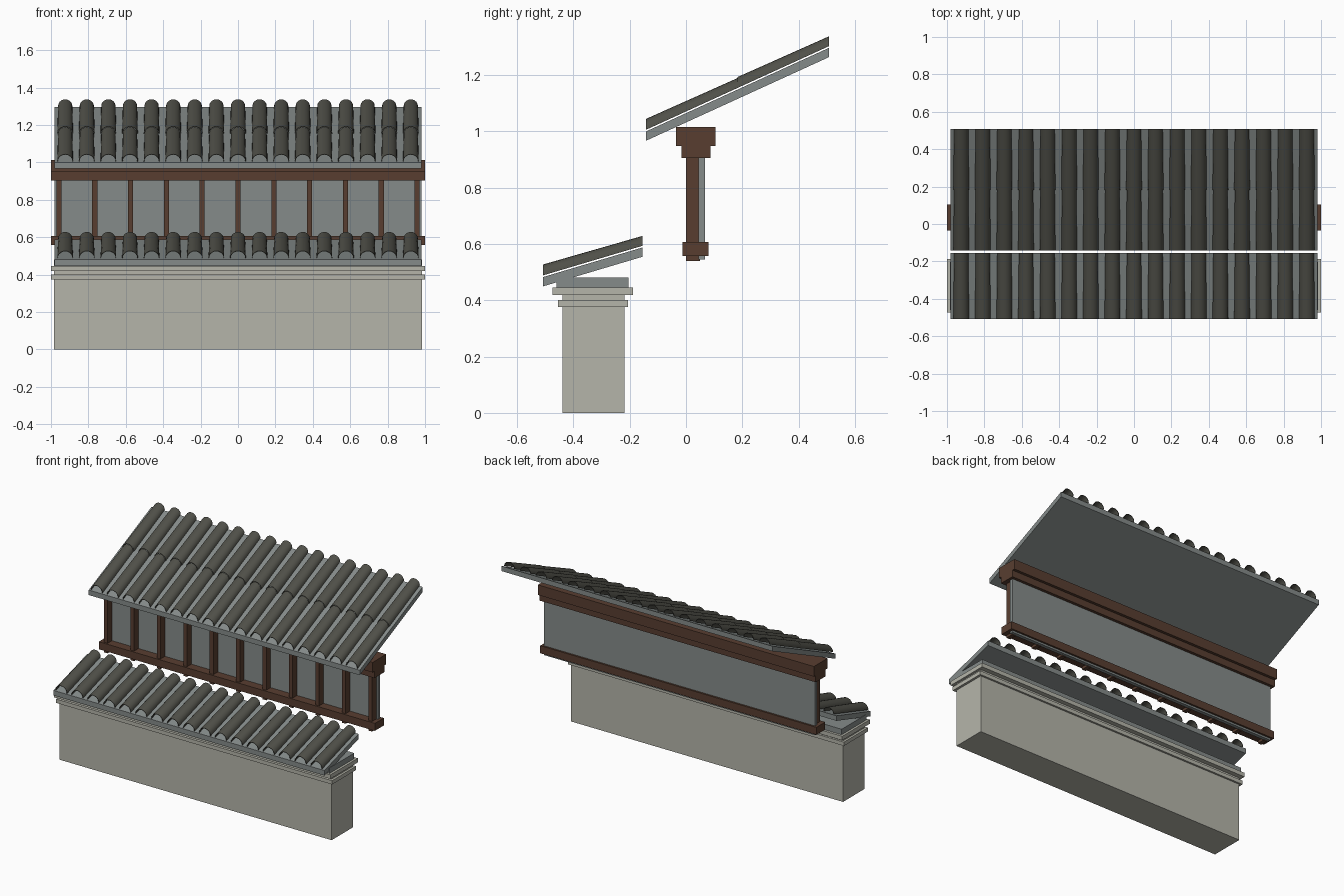
import bpy, bmesh, math
from mathutils import Vector

cube = bpy.data.objects.get("Cube")
if cube:
    bpy.data.objects.remove(cube, do_unlink=True)


def material(name, r, g, b):
    mat = bpy.data.materials.new(name)
    mat.use_nodes = True
    mat.diffuse_color = (r, g, b, 1)
    mat.node_tree.nodes["Principled BSDF"].inputs["Base Color"].default_value = (r, g, b, 1)
    return mat


PLASTER = material("pale_plaster", 0.46, 0.46, 0.40)
GREY = material("blue_grey", 0.235, 0.26, 0.255)
TIMBER = material("brown_timber", 0.098, 0.048, 0.03)
TILE = material("dark_tile", 0.08, 0.08, 0.066)


def finish(name, bm, mat):
    bmesh.ops.recalc_face_normals(bm, faces=bm.faces)
    mesh = bpy.data.meshes.new(name)
    bm.to_mesh(mesh)
    bm.free()
    mesh.materials.append(mat)
    obj = bpy.data.objects.new(name, mesh)
    bpy.context.collection.objects.link(obj)
    return obj


def extrude_x(name, profile, x0, x1, mat):
    """Extrude a closed (y, z) profile along x."""
    bm = bmesh.new()
    face = bm.faces.new([bm.verts.new((x0, y, z)) for y, z in profile])
    new = bmesh.ops.extrude_face_region(bm, geom=[face])["geom"]
    bmesh.ops.translate(bm, vec=(x1 - x0, 0, 0),
                        verts=[v for v in new if isinstance(v, bmesh.types.BMVert)])
    return finish(name, bm, mat)


def block(name, half_x, y0, y1, z0, z1, mat, x=0):
    profile = [(y0, z0), (y1, z0), (y1, z1), (y0, z1)]
    return extrude_x(name, profile, x - half_x, x + half_x, mat)


def roof(name, y0, z0, y1, z1, courses):
    """Sloping slab carrying rows of hollow half-round tiles."""
    thick, lift = 0.033, 0.039
    extrude_x(name + "_slab", [(y0, z0), (y1, z1), (y1, z1 + thick), (y0, z0 + thick)],
              -0.982, 0.982, GREY)
    start, end = Vector((0, y0, z0 + lift)), Vector((0, y1, z1 + lift))
    sides, rows, pitch = 10, 17, 0.1155
    bm = bmesh.new()
    for row in range(rows):
        x = (row - (rows - 1) / 2) * pitch
        for course in range(courses):
            rings = []
            for t, radius in ((course, 0.042), (course + 1, 0.038)):
                base = start.lerp(end, t / courses)
                ring = []
                for outer in (0, 0.003):
                    for i in range(sides + 1):
                        a = math.pi * (i if not outer else sides - i) / sides
                        r = radius - outer
                        ring.append(bm.verts.new(base + Vector(
                            (x + r * math.cos(a), 0, r * 0.92 * math.sin(a)))))
                rings.append(ring)
            front, back = rings
            n = len(front)
            for i in range(n):
                j = (i + 1) % n
                bm.faces.new((front[i], front[j], back[j], back[i]))
            # Rim of the shell at both ends
            for ring in rings:
                for i in range(sides):
                    bm.faces.new((ring[i], ring[i + 1], ring[n - 2 - i], ring[n - 1 - i]))
    tiles = finish(name + "_tiles", bm, TILE)
    bpy.ops.object.select_all(action='DESELECT')
    tiles.select_set(True)
    bpy.context.view_layer.objects.active = tiles
    bpy.ops.object.shade_smooth_by_angle(angle=math.radians(40))


# Plastered base wall with stepped coping
block("base_wall", 0.985, -0.438, -0.218, 0, 0.375, PLASTER)
block("lower_ledge", 1.0, -0.455, -0.206, 0.375, 0.400, PLASTER)
block("coping_neck", 0.985, -0.438, -0.218, 0.400, 0.418, PLASTER)
block("upper_ledge", 1.0, -0.473, -0.188, 0.418, 0.445, PLASTER)
block("roof_bed", 0.985, -0.459, -0.204, 0.445, 0.481, GREY)

# Timber frame with infill panel
block("bottom_beam", 1.0, -0.012, 0.080, 0.557, 0.606, TIMBER)
block("head_beam", 1.0, -0.016, 0.087, 0.904, 0.948, TIMBER)
block("top_beam", 1.0, -0.035, 0.105, 0.948, 1.014, TIMBER)
block("infill_panel", 0.982, 0.045, 0.068, 0.545, 0.910, GREY)
for i in range(11):
    block(f"post_{i + 1}", 0.0135, 0, 0.050, 0.540, 0.910, TIMBER, x=(i - 5) * 0.1915)

# Lower and upper tiled roofs
roof("lower_roof", -0.508, 0.449, -0.155, 0.554, 1)
roof("upper_roof", -0.142, 0.966, 0.508, 1.263, 2)
